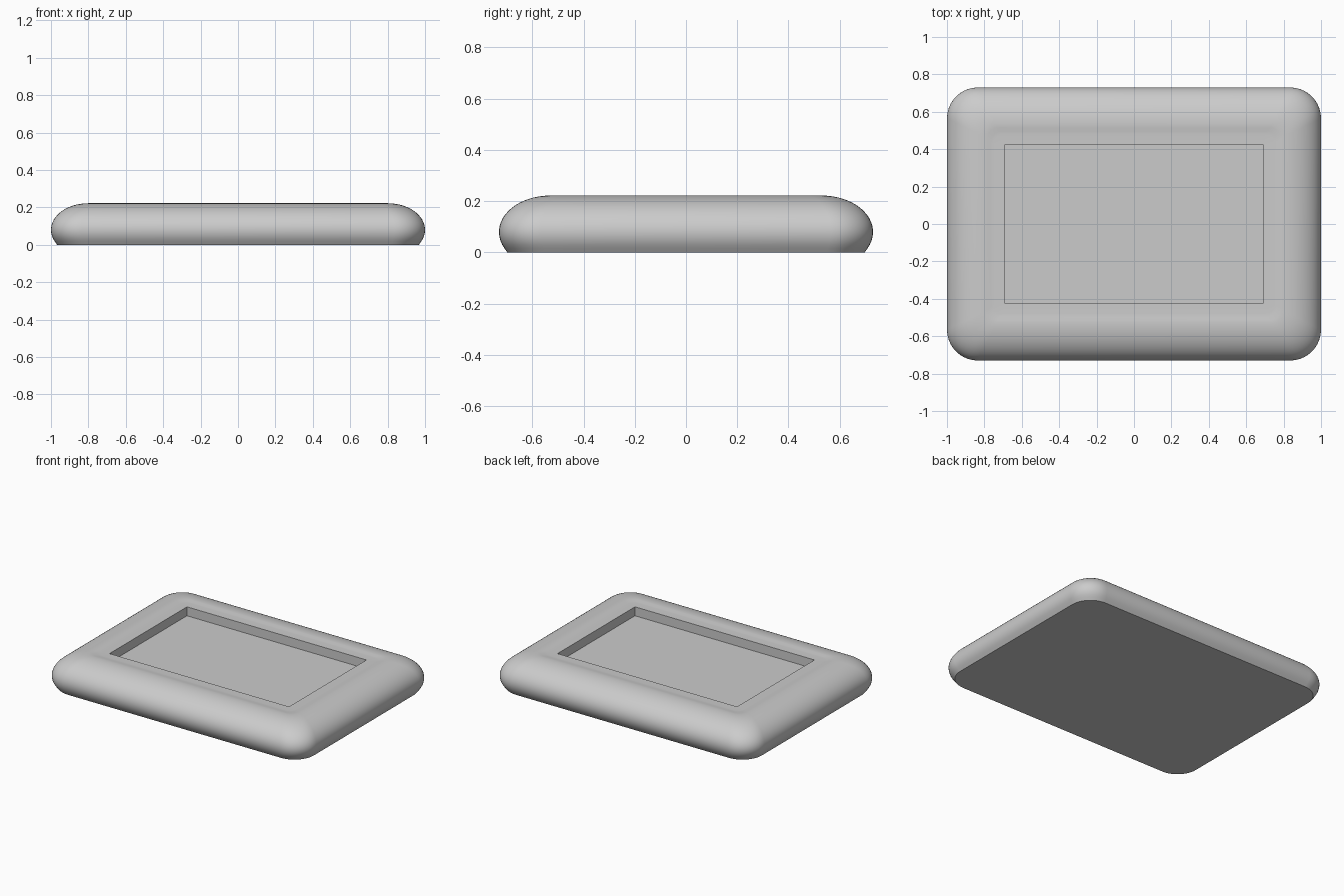
import bpy
import bmesh
from math import sin, cos, pi, radians

cube = bpy.data.objects.get("Cube")
if cube:
    bpy.data.objects.remove(cube)

HALF_X, HALF_Y = 1.0, 0.73
CORNER_STEPS = 10

grey = bpy.data.materials.new("plain grey")
grey.use_nodes = True
colour = (0.6, 0.6, 0.6, 1)
grey.diffuse_color = colour
grey.node_tree.nodes["Principled BSDF"].inputs["Base Color"].default_value = colour


def rounded_loop(bm, hx, hy, radius, z):
    """Ring of vertices around a rounded rectangle."""
    ring = []
    for corner, (sx, sy) in enumerate([(1, 1), (-1, 1), (-1, -1), (1, -1)]):
        for i in range(CORNER_STEPS + 1):
            a = (corner + i / CORNER_STEPS) * pi / 2
            ring.append(bm.verts.new((sx * (hx - radius) + radius * cos(a),
                                      sy * (hy - radius) + radius * sin(a), z)))
    return ring


bm = bmesh.new()
rings = []

# Bulging outer wall, from the base up to the crest
for i in range(21):
    a = radians(-33 + 123 * i / 20)
    inset = 0.2 * (1 - cos(a))
    z = max(0, 0.08 + 0.142 * sin(a)) if i else 0
    radius = 0.165 - 0.5 * inset
    rings.append(rounded_loop(bm, HALF_X - inset, HALF_Y - inset, radius, z))

# Slight dip from the crest to the flat rim
for inset, radius, z in [(0.215, 0.06, 0.221), (0.235, 0.055, 0.218), (0.25, 0.05, 0.217)]:
    rings.append(rounded_loop(bm, HALF_X - inset, HALF_Y - inset, radius, z))

# Square-cornered recess
for z in (0.217, 0.155):
    rings.append(rounded_loop(bm, 0.69, 0.425, 0, z))

for low, high in zip(rings, rings[1:]):
    for i in range(len(low)):
        j = (i + 1) % len(low)
        bm.faces.new((low[i], low[j], high[j], high[i]))
bm.faces.new(rings[0][::-1])
bm.faces.new(rings[-1])
bmesh.ops.remove_doubles(bm, verts=bm.verts[:], dist=0.0005)
bmesh.ops.recalc_face_normals(bm, faces=bm.faces[:])

mesh = bpy.data.meshes.new("tray")
bm.to_mesh(mesh)
bm.free()
mesh.materials.append(grey)
tray = bpy.data.objects.new("tray", mesh)
bpy.context.collection.objects.link(tray)

bpy.ops.object.select_all(action='DESELECT')
tray.select_set(True)
bpy.context.view_layer.objects.active = tray
bpy.ops.object.shade_smooth_by_angle(angle=radians(30))
